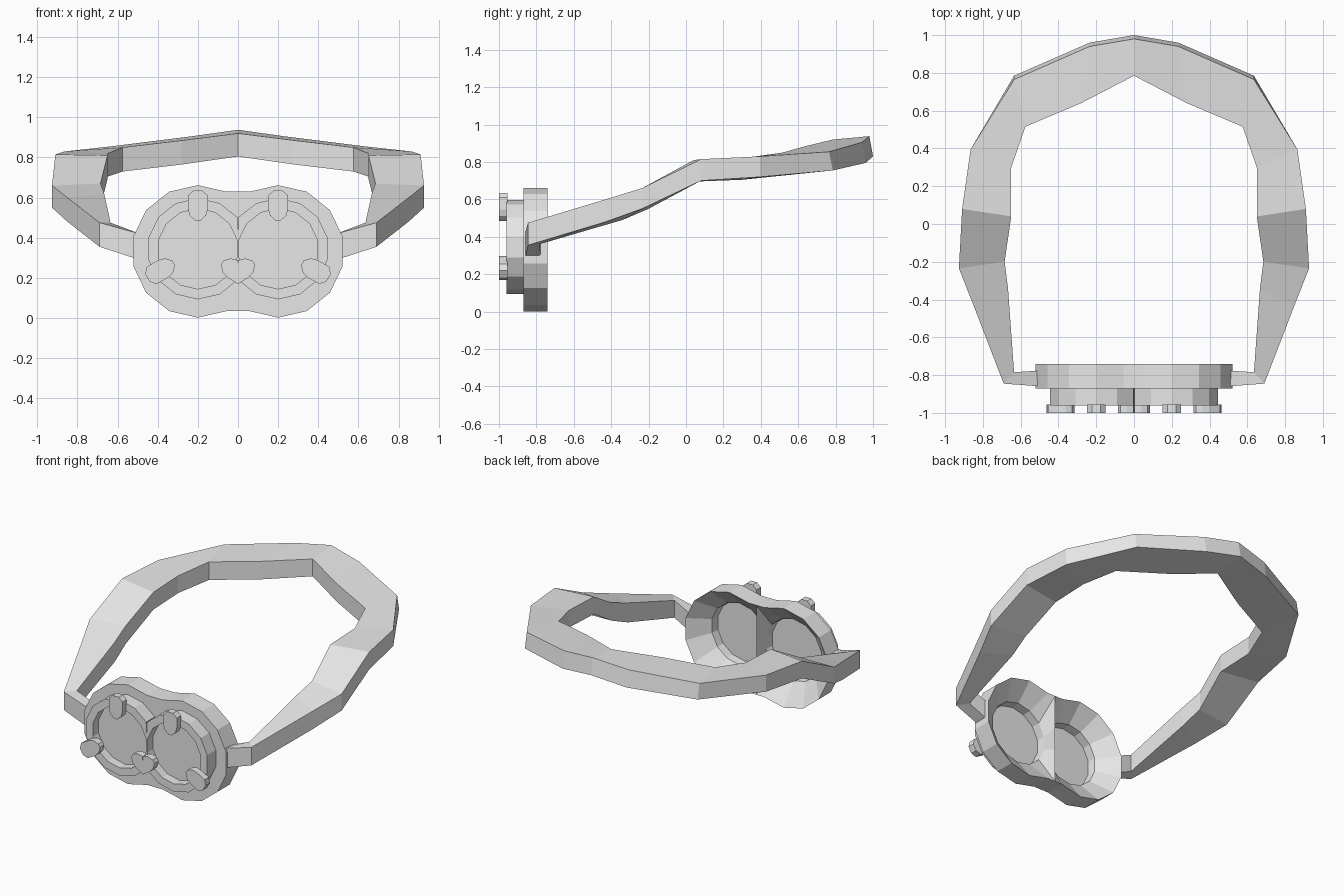
import bpy, bmesh, math

old = bpy.data.objects.get("Cube")
if old:
    bpy.data.objects.remove(old, do_unlink=True)

# One plain grey for everything
grey = bpy.data.materials.new("plain grey")
grey.use_nodes = True
grey.diffuse_color = (0.8, 0.8, 0.8, 1)
grey.node_tree.nodes["Principled BSDF"].inputs["Base Color"].default_value = (0.8, 0.8, 0.8, 1)


def loft(name, rings, closed_ends=False):
    """Join rings of points with faces, mirror across x = 0."""
    bm = bmesh.new()
    loops = [[bm.verts.new(p) for p in ring] for ring in rings]
    n = len(loops[0])
    for a, b in zip(loops, loops[1:]):
        for i in range(n):
            j = (i + 1) % n
            bm.faces.new((a[i], a[j], b[j], b[i]))
    if closed_ends:
        bm.faces.new(loops[0])
    bm.faces.new(loops[-1])
    # Faces lying in the mirror plane would end up inside the model
    hidden = [f for f in bm.faces if all(abs(v.co.x) < 1e-4 for v in f.verts)]
    bmesh.ops.delete(bm, geom=hidden, context='FACES')
    bmesh.ops.recalc_face_normals(bm, faces=bm.faces)
    me = bpy.data.meshes.new(name)
    bm.to_mesh(me)
    bm.free()
    me.materials.append(grey)
    ob = bpy.data.objects.new(name, me)
    bpy.context.collection.objects.link(ob)
    mod = ob.modifiers.new("mirror", 'MIRROR')
    mod.use_clip = True
    mod.merge_threshold = 0.0005
    return ob


SIDES = 14
EYE_X, EYE_Z = 0.2, 0.345


def eye_ring(radius, y, cz=EYE_Z, bridge=False):
    """Polygon round one eye, cut off at the middle of the goggles."""
    pts = []
    for k in range(SIDES):
        a = math.pi / 2 + math.tau * k / SIDES
        x, z = EYE_X + radius * math.cos(a), cz + radius * math.sin(a)
        if bridge and k in (5 - 3, 5):      # flat bridge above and below the nose
            if x < 0:
                z = cz + math.copysign(radius * math.sin(math.radians(64.3)), z - cz)
        pts.append((max(x, 0), y, z))
    return pts


# Goggle body: back cone, outer frame, eyepiece and recessed lens in one loft
FRAME_Z = 0.332
body = [
    eye_ring(0.2, -0.90),
    eye_ring(0.205, -0.845),
    eye_ring(0.33, -0.74, FRAME_Z, True),
    eye_ring(0.33, -0.87, FRAME_Z, True),
    eye_ring(0.252, -0.87),
    eye_ring(0.252, -0.96),
    eye_ring(0.2, -0.96),
    eye_ring(0.2, -0.90),
]
loft("goggle_frame_and_lenses", body)

# Lens clips, three round each eye
half = [(0.29, 0.022), (0.265, 0.05), (0.2, 0.05), (0.165, 0.04), (0.14, 0.012)]
clip = half + [(r, -t) for r, t in reversed(half)]
for label, deg in (("top", 90), ("outer", 330), ("inner", 210)):
    c, s = math.cos(math.radians(deg)), math.sin(math.radians(deg))
    rings = [[(max(EYE_X + r * c - t * s, 0), y, EYE_Z + r * s + t * c) for r, t in clip]
             for y in (-0.955, -1.0)]
    loft(label + "_lens_clips", rings, True)

# Head strap: outer x, y, then inner x, y, then outer and inner bottom and top heights
stations = [
    (0.49, -0.86, 0.49, -0.775, 0.29, 0.42, 0.29, 0.41),
    (0.69, -0.845, 0.635, -0.785, 0.355, 0.475, 0.36, 0.475),
    (0.85, -0.43, 0.667, -0.34, 0.48, 0.60, 0.49, 0.62),
    (0.927, -0.235, 0.685, -0.2, 0.55, 0.66, 0.55, 0.67),
    (0.91, 0.08, 0.65, 0.04, 0.70, 0.815, 0.695, 0.81),
    (0.865, 0.395, 0.65, 0.30, 0.72, 0.83, 0.705, 0.82),
    (0.635, 0.785, 0.575, 0.515, 0.755, 0.855, 0.73, 0.85),
    (0.235, 0.96, 0.28, 0.64, 0.795, 0.905, 0.765, 0.885),
    (0, 1.0, 0, 0.785, 0.83, 0.938, 0.805, 0.92),
]
rings = []
for i, (ox, oy, ix, iy, ob, ot, ib, it) in enumerate(stations):
    lean = 0.02 if i > 5 else 0             # the back of the strap leans inward
    rings.append([(ox, oy, ob), (ox, oy - lean, ot), (ix, iy, it), (ix, iy, ib)])
loft("head_strap", rings, True)
